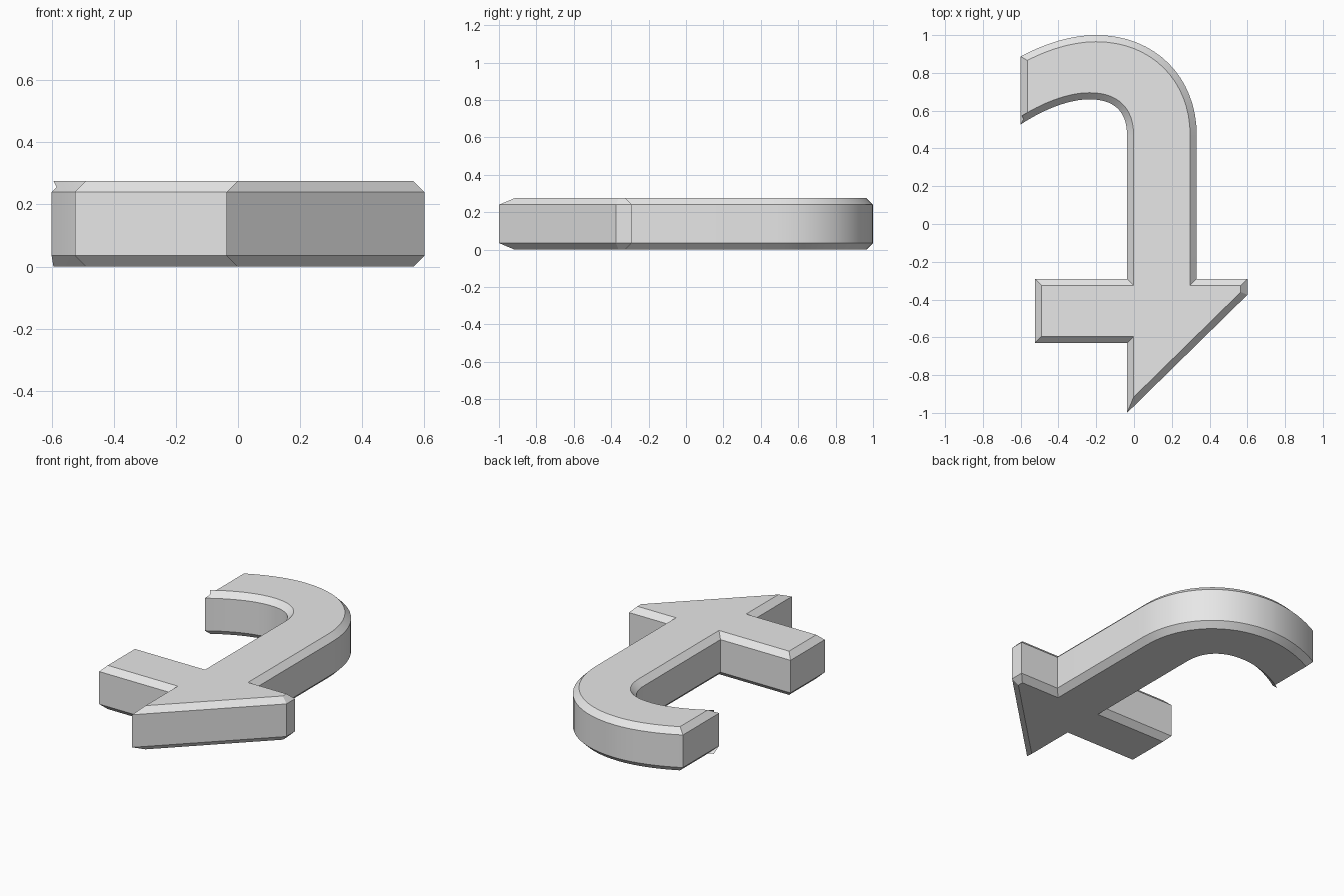
import bpy
import bmesh
import math
from mathutils import Vector
from mathutils.geometry import interpolate_bezier

HEIGHT = 0.275
BEVEL = 0.035

cube = bpy.data.objects.get("Cube")
if cube:
    bpy.data.objects.remove(cube, do_unlink=True)


def curve(*controls, steps=17):
    """Points of one cubic curve, as flat vectors."""
    return [p.to_2d() for p in interpolate_bezier(*[Vector((*c, 0)) for c in controls], steps)]


def inset(points, distance):
    """Move a counter-clockwise outline inward with mitred corners."""
    result = []
    for i, p in enumerate(points):
        a = (p - points[i - 1]).normalized()
        b = (points[(i + 1) % len(points)] - p).normalized()
        n1, n2 = Vector((-a.y, a.x)), Vector((-b.y, b.x))
        result.append(p + (n1 + n2) * distance / (1 + n1.dot(n2)))
    return result


# Half arrowhead and right side of the stem
outline = [Vector(p) for p in ((-0.037, -1.0), (0.6, -0.375), (0.6, -0.29), (0.332, -0.29))]
# Outside of the hook
outline += curve((0.332, 0.47), (0.332, 0.78), (0.11, 1.0), (-0.2, 1.0))
outline += curve((-0.2, 1.0), (-0.33, 1.0), (-0.47, 0.957), (-0.6, 0.887))[1:]
# Inside of the hook
outline += curve((-0.6, 0.527), (-0.47, 0.612), (-0.34, 0.66), (-0.235, 0.66))
outline += curve((-0.235, 0.66), (-0.11, 0.66), (-0.037, 0.6), (-0.037, 0.47))[1:]
# Crossbar stub
outline += [Vector(p) for p in ((-0.037, -0.29), (-0.525, -0.29), (-0.525, -0.63), (-0.037, -0.63))]

# Stack the rings: chamfer, wall, chamfer, then close both ends
inner = inset(outline, BEVEL)
levels = ((inner, 0), (outline, BEVEL), (outline, HEIGHT - BEVEL), (inner, HEIGHT))
bm = bmesh.new()
rings = [[bm.verts.new((p.x, p.y, z)) for p in pts] for pts, z in levels]
count = len(outline)
for low, high in zip(rings, rings[1:]):
    for i in range(count):
        j = (i + 1) % count
        bm.faces.new((low[i], low[j], high[j], high[i]))
bm.faces.new(rings[-1])
bm.faces.new(rings[0][::-1])
mesh = bpy.data.meshes.new("hooked_symbol")
bm.to_mesh(mesh)
bm.free()

# Plain grey
grey = bpy.data.materials.new("light_grey")
grey.use_nodes = True
colour = (0.8, 0.8, 0.8, 1)
grey.diffuse_color = colour
grey.node_tree.nodes["Principled BSDF"].inputs["Base Color"].default_value = colour
mesh.materials.append(grey)

symbol = bpy.data.objects.new("hooked_symbol", mesh)
bpy.context.collection.objects.link(symbol)
bpy.ops.object.select_all(action="DESELECT")
symbol.select_set(True)
bpy.context.view_layer.objects.active = symbol
bpy.ops.object.shade_smooth_by_angle(angle=math.radians(30))
